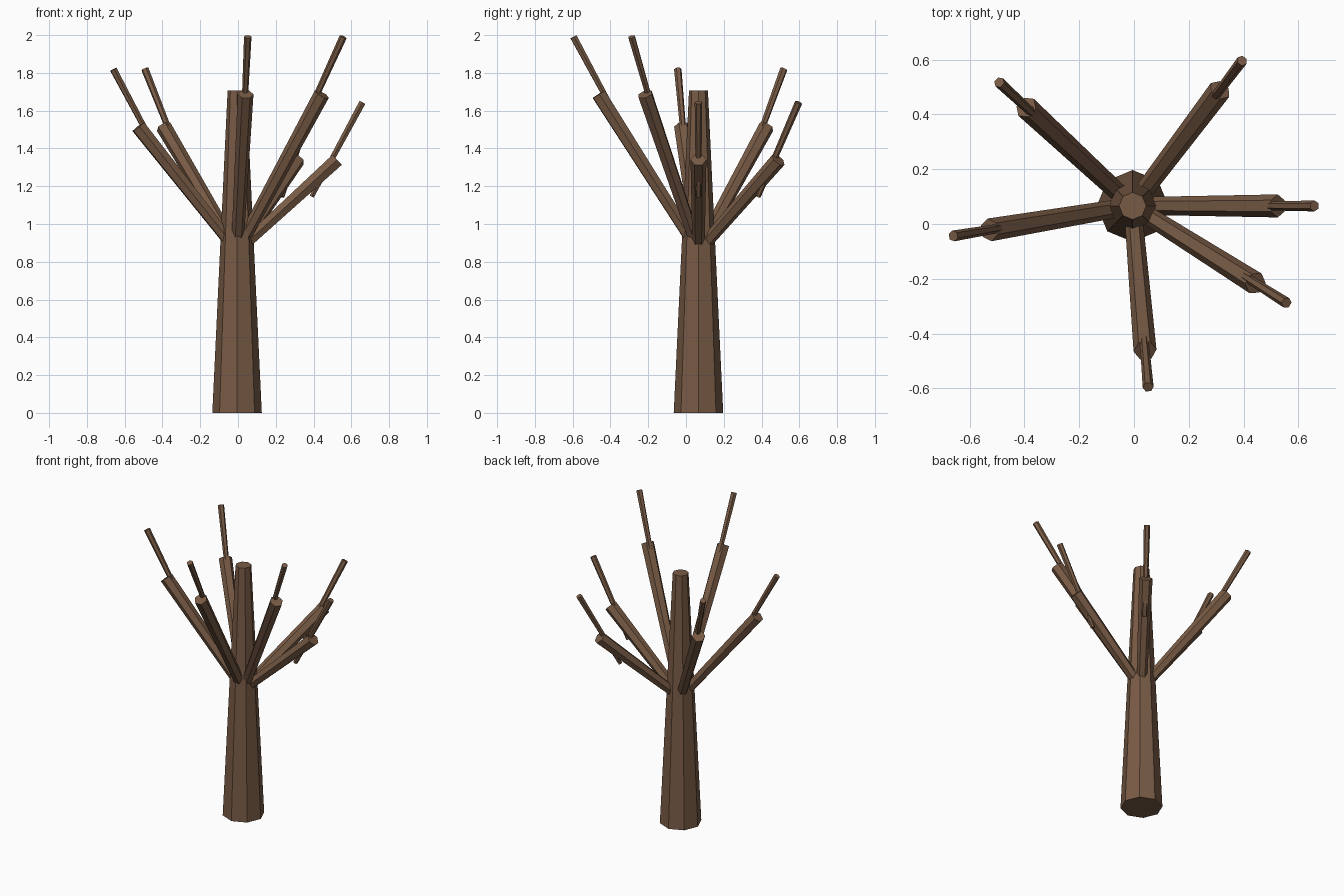
import bpy
import math
from mathutils import Vector, Matrix

if "Cube" in bpy.data.objects:
    bpy.data.objects.remove(bpy.data.objects["Cube"])

bark = bpy.data.materials.new("bark")
bark.diffuse_color = (0.19, 0.105, 0.06, 1)
bark.use_nodes = True
bark.node_tree.nodes["Principled BSDF"].inputs["Base Color"].default_value = bark.diffuse_color

CENTRE = Vector((-0.005, 0.066, 0))


def limb(name, start, end, r1, r2, sides, azimuth=0.0):
    """Faceted tapered cylinder between two points, leaning along azimuth."""
    axis = end - start
    bpy.ops.mesh.primitive_cone_add(vertices=sides, radius1=r1, radius2=r2,
                                    depth=axis.length)
    ob = bpy.context.object
    ob.name = name
    lean = math.atan2(axis.xy.length, axis.z)
    ob.matrix_world = (Matrix.Translation((start + end) / 2)
                       @ Matrix.Rotation(azimuth, 4, 'Z')
                       @ Matrix.Rotation(lean, 4, 'Y'))
    ob.data.materials.append(bark)
    return ob


def at(azimuth, dist, z):
    return CENTRE + Vector((dist * math.cos(azimuth), dist * math.sin(azimuth), z))


# Trunk
limb("trunk", CENTRE, CENTRE + Vector((0, 0, 1.708)), 0.131, 0.05, 8)

# Branches with a steeper twig at each end: (azimuth, branch end height)
branches = [(0, 1.34), (53, 1.34), (137.2, 1.515),
            (189.5, 1.515), (274.9, 1.687), (327.8, 1.687)]
for i, (deg, z) in enumerate(branches, 1):
    a = math.radians(deg)
    limb(f"branch_{i}", at(a, 0, 0.855), at(a, 0.53, z), 0.032, 0.042, 6, a)
    limb(f"twig_{i}", at(a, 0.395, z - 0.195), at(a, 0.664, z + 0.304),
         0.014, 0.02, 6, a)
